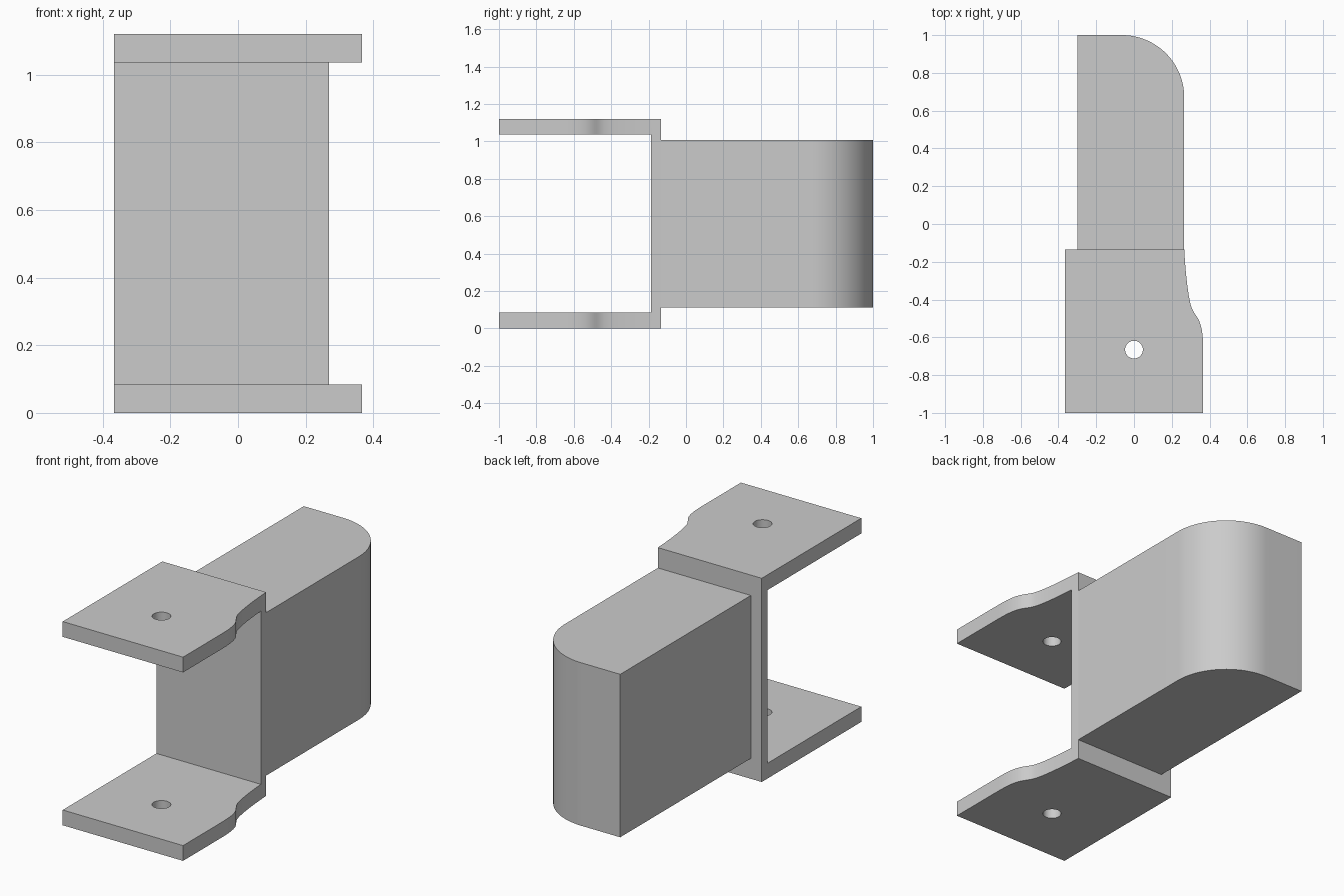
import bpy
import math
from mathutils import Vector
from mathutils.geometry import interpolate_bezier

cube = bpy.data.objects.get("Cube")
if cube:
    bpy.data.objects.remove(cube, do_unlink=True)

HEIGHT, PLATE = 1.12, 0.084
WALL_FRONT, WALL_BACK = -0.186, -0.135
SIDE = 0.266

grey = bpy.data.materials.new("plain grey")
grey.use_nodes = True
grey.diffuse_color = (0.6, 0.6, 0.6, 1)
grey.node_tree.nodes["Principled BSDF"].inputs["Base Color"].default_value = (0.6, 0.6, 0.6, 1)


def prism(name, outline, z0, z1):
    """Extrude a counter-clockwise xy outline from z0 to z1."""
    n = len(outline)
    verts = [(x, y, z) for z in (z0, z1) for x, y in outline]
    faces = [tuple(reversed(range(n))), tuple(range(n, 2 * n))]
    faces += [(i, (i + 1) % n, (i + 1) % n + n, i + n) for i in range(n)]
    mesh = bpy.data.meshes.new(name)
    mesh.from_pydata(verts, [], faces)
    mesh.materials.append(grey)
    obj = bpy.data.objects.new(name, mesh)
    bpy.context.collection.objects.link(obj)
    return obj


def arc(cx, cy, r, a0, a1, steps):
    return [(cx + r * math.cos(a), cy + r * math.sin(a))
            for a in (math.radians(a0 + (a1 - a0) * i / steps) for i in range(steps + 1))]


def bezier(points, steps):
    return [p[:2] for p in interpolate_bezier(*[Vector((x, y, 0)) for x, y in points], steps)]


def combine(target, tool, operation):
    """Apply a boolean and remove the tool."""
    tool.hide_render = True
    bpy.context.view_layer.objects.active = target
    mod = target.modifiers.new(operation.lower(), 'BOOLEAN')
    mod.operation, mod.solver, mod.object = operation, 'EXACT', tool
    bpy.ops.object.modifier_apply(modifier=mod.name)
    bpy.data.objects.remove(tool, do_unlink=True)


# Bracket outline with its S-shaped side
shoulder = bezier([(0.366, -0.66), (0.366, -0.5), (0.33, -0.5), (0.308, -0.45)], 14)
waist = bezier([(0.308, -0.45), (0.285, -0.4), (0.27, -0.22), (SIDE, WALL_BACK)], 14)
outline = [(-0.366, -1), (0.366, -1)] + shoulder + waist[1:] + [(-0.366, WALL_BACK)]
bracket = prism("bracket", outline, 0, HEIGHT)

# Open mouth between the two plates
mouth = [(-1, -2), (1, -2), (1, WALL_FRONT), (-1, WALL_FRONT)]
combine(bracket, prism("mouth_cutter", mouth, PLATE, HEIGHT - PLATE), 'DIFFERENCE')

# Pin hole through both plates
hole = arc(0, -0.665, 0.047, 0, 360, 40)[:-1]
combine(bracket, prism("hole_cutter", hole, -0.5, HEIGHT + 0.5), 'DIFFERENCE')

# Solid body behind the wall with one rounded corner
radius = 0.33
body = [(-0.3, -0.16), (0.25, -0.16), (0.25, WALL_BACK), (SIDE, WALL_BACK)]
body += arc(SIDE - radius, 1 - radius, radius, 0, 90, 32) + [(-0.3, 1)]
combine(bracket, prism("rounded_body", body, 0.112, HEIGHT - 0.112), 'UNION')

bpy.ops.object.select_all(action='DESELECT')
bracket.select_set(True)
bpy.context.view_layer.objects.active = bracket
bpy.ops.object.shade_smooth_by_angle(angle=math.radians(30))
